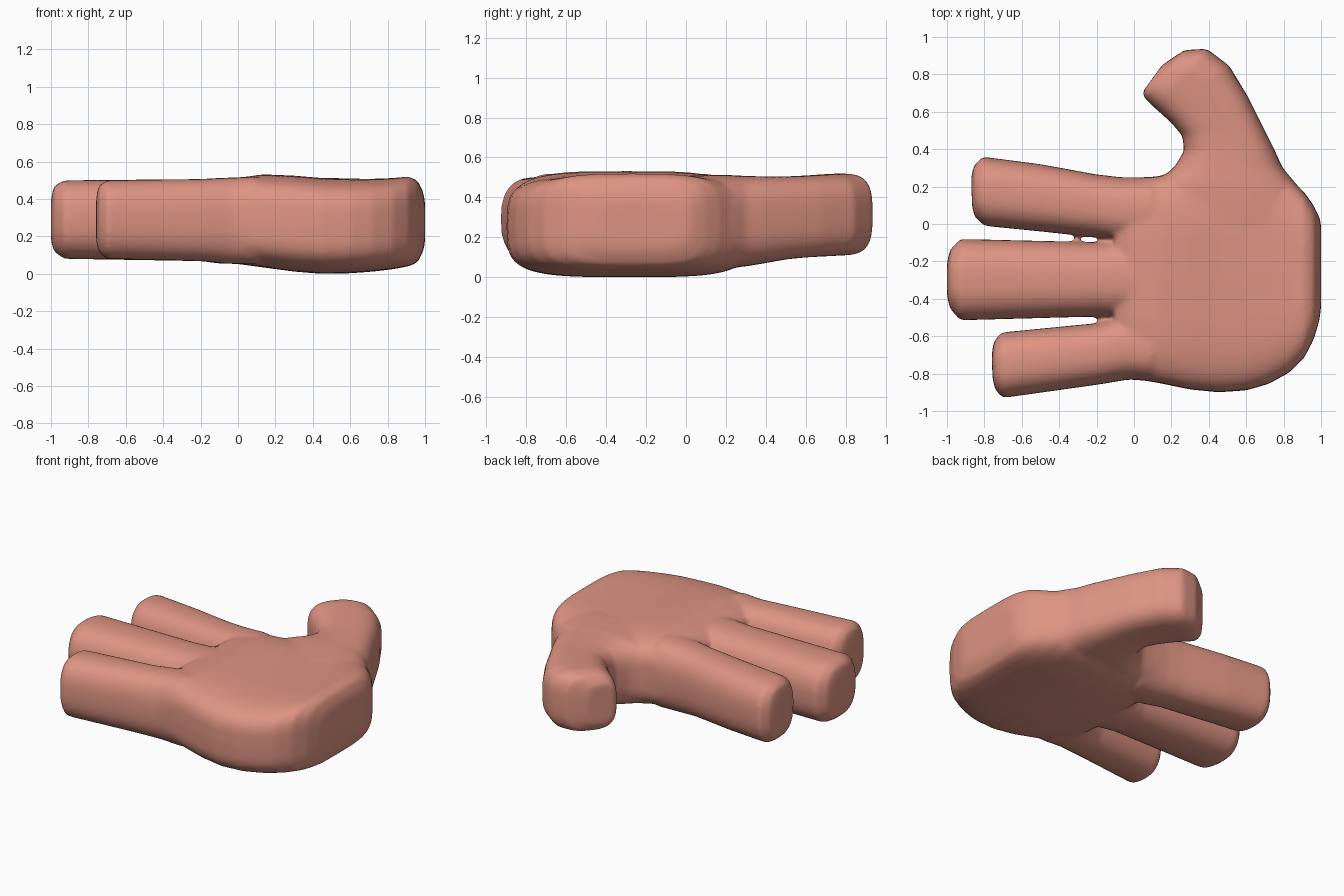
import bpy, bmesh, math
from mathutils import Vector

SIDES = 40


def loft(bm, sections, power):
    """Skin rounded-box rings; each section is (ax, ay, bx, by, z_low, z_high)."""
    rings = []
    for ax, ay, bx, by, z0, z1 in sections:
        a, b = Vector((ax, ay, 0)), Vector((bx, by, 0))
        mid, half = (a + b) / 2, (b - a) / 2
        ring = []
        for i in range(SIDES):
            t = 2 * math.pi * i / SIDES
            c, s = math.cos(t), math.sin(t)
            u = math.copysign(abs(c) ** (2 / power), c)
            v = math.copysign(abs(s) ** (2 / power), s)
            p = mid + half * u
            ring.append(bm.verts.new((p.x, p.y, (z0 + z1) / 2 + v * (z1 - z0) / 2)))
        rings.append(ring)
    for r, q in zip(rings, rings[1:]):
        for i in range(SIDES):
            j = (i + 1) % SIDES
            bm.faces.new((r[i], r[j], q[j], q[i]))
    bm.faces.new(rings[0][::-1])
    bm.faces.new(rings[-1])


bm = bmesh.new()

# Palm: x, y range, z range from the knuckles to the wrist
palm = [
    (-0.10, -0.80, 0.22, 0.12, 0.46), (-0.02, -0.825, 0.245, 0.055, 0.51),
    (0.13, -0.85, 0.255, 0.035, 0.532), (0.30, -0.885, 0.30, 0.012, 0.525),
    (0.45, -0.90, 0.33, 0.0, 0.512), (0.60, -0.89, 0.33, 0.003, 0.508),
    (0.72, -0.855, 0.32, 0.012, 0.508), (0.83, -0.795, 0.25, 0.025, 0.512),
    (0.91, -0.715, 0.17, 0.04, 0.52), (0.96, -0.62, 0.10, 0.06, 0.50),
    (0.99, -0.52, 0.04, 0.12, 0.44), (1.0, -0.45, 0.0, 0.17, 0.38),
]
loft(bm, [(x, y0, x, y1, z0, z1) for x, y0, y1, z0, z1 in palm], 4)

# Index finger
loft(bm, [
    (0.10, -0.10, 0.10, 0.25, 0.05, 0.52), (-0.10, -0.09, -0.07, 0.25, 0.055, 0.513),
    (-0.20, -0.072, -0.20, 0.265, 0.068, 0.507), (-0.50, -0.04, -0.50, 0.32, 0.073, 0.503),
    (-0.80, -0.01, -0.81, 0.36, 0.08, 0.50), (-0.85, 0.035, -0.857, 0.31, 0.12, 0.47),
    (-0.866, 0.09, -0.87, 0.25, 0.18, 0.40),
], 2.6)

# Middle finger
loft(bm, [
    (0.10, -0.50, 0.10, -0.09, 0.05, 0.52), (-0.10, -0.50, -0.10, -0.09, 0.055, 0.513),
    (-0.20, -0.495, -0.20, -0.097, 0.068, 0.507), (-0.93, -0.515, -0.93, -0.08, 0.08, 0.50),
    (-0.985, -0.45, -0.985, -0.14, 0.12, 0.47), (-1.0, -0.38, -1.0, -0.21, 0.18, 0.40),
], 2.6)

# Little finger
loft(bm, [
    (0.10, -0.84, 0.10, -0.50, 0.05, 0.52), (-0.03, -0.832, -0.10, -0.50, 0.055, 0.513),
    (-0.20, -0.86, -0.20, -0.53, 0.068, 0.507), (-0.70, -0.93, -0.71, -0.58, 0.08, 0.50),
    (-0.743, -0.885, -0.75, -0.63, 0.12, 0.47), (-0.757, -0.82, -0.76, -0.69, 0.18, 0.40),
], 2.6)

# Thumb, curving from the palm towards the fingers
loft(bm, [
    (0.10, 0.0, 0.97, 0.03, 0.05, 0.51), (0.12, 0.22, 0.87, 0.21, 0.045, 0.512),
    (0.22, 0.31, 0.795, 0.30, 0.055, 0.507), (0.267, 0.39, 0.75, 0.40, 0.07, 0.505),
    (0.26, 0.47, 0.68, 0.54, 0.09, 0.505), (0.20, 0.54, 0.61, 0.68, 0.10, 0.51),
    (0.14, 0.595, 0.51, 0.845, 0.106, 0.517), (0.10, 0.63, 0.39, 0.937, 0.11, 0.52),
    (0.06, 0.67, 0.27, 0.93, 0.12, 0.505), (0.042, 0.70, 0.15, 0.85, 0.17, 0.45),
], 3.2)

bmesh.ops.recalc_face_normals(bm, faces=bm.faces)
mesh = bpy.data.meshes.new("hand")
bm.to_mesh(mesh)
bm.free()

skin = bpy.data.materials.new("skin_pink")
skin.diffuse_color = (0.73, 0.295, 0.225, 1)
mesh.materials.append(skin)

hand = bpy.data.objects.new("hand", mesh)
bpy.context.collection.objects.link(hand)

# Fuse the parts into one skin and soften the joins
remesh = hand.modifiers.new("fuse", 'REMESH')
remesh.mode = 'VOXEL'
remesh.voxel_size = 0.014
remesh.use_smooth_shade = True
smooth = hand.modifiers.new("soften", 'SMOOTH')
smooth.factor = 0.5
smooth.iterations = 12
